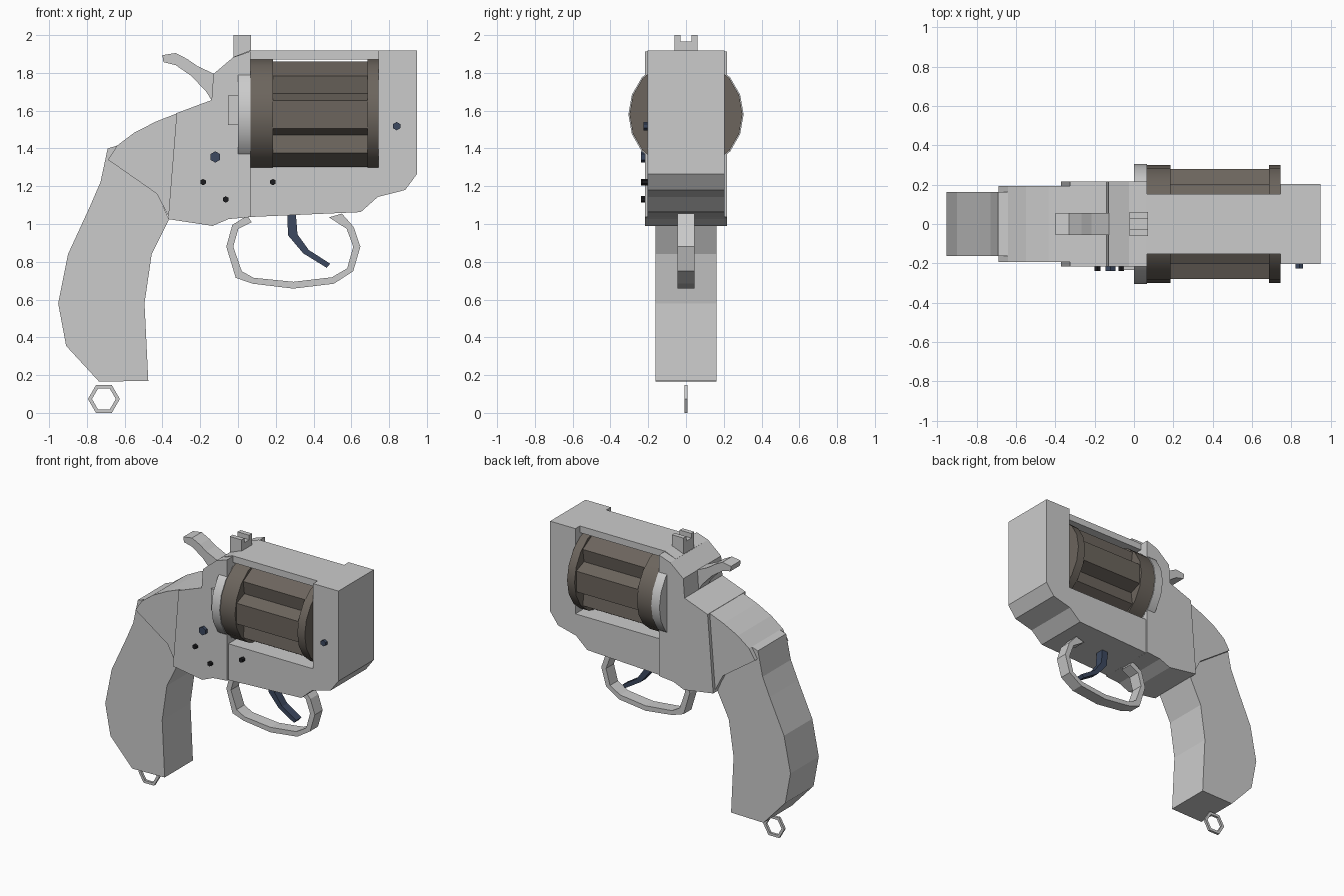
import bpy, bmesh
from math import sin, cos, pi, radians
from mathutils import Vector


def material(name, rgb):
    m = bpy.data.materials.new(name)
    m.diffuse_color = (*rgb, 1)
    return m


BROWN = material("dark_brown_steel", (0.15, 0.13, 0.11))
BLUE = material("blued_steel", (0.045, 0.065, 0.115))
BLACK = material("black_pin", (0.012, 0.012, 0.014))


def finish(name, bm, mat=None, smooth=False):
    bmesh.ops.recalc_face_normals(bm, faces=bm.faces)
    me = bpy.data.meshes.new(name)
    bm.to_mesh(me)
    bm.free()
    ob = bpy.data.objects.new(name, me)
    bpy.context.collection.objects.link(ob)
    if mat:
        me.materials.append(mat)
    if smooth:
        bpy.ops.object.select_all(action='DESELECT')
        ob.select_set(True)
        bpy.context.view_layer.objects.active = ob
        bpy.ops.object.shade_smooth_by_angle(angle=radians(35))
    return ob


def extrude(bm, pts, vec):
    face = bm.faces.new([bm.verts.new(p) for p in pts])
    res = bmesh.ops.extrude_face_region(bm, geom=[face], use_keep_orig=True)
    bmesh.ops.translate(bm, vec=vec,
                        verts=[g for g in res['geom'] if isinstance(g, bmesh.types.BMVert)])


def plate(name, xz, y0, y1, mat=None):
    """Side-view profile extruded across the width."""
    bm = bmesh.new()
    extrude(bm, [(x, y0, z) for x, z in xz], Vector((0, y1 - y0, 0)))
    return finish(name, bm, mat)


def rod(name, yz, x0, x1, mat=None, smooth=False):
    """Cross-section extruded along the barrel axis."""
    bm = bmesh.new()
    extrude(bm, [(x0, y, z) for y, z in yz], Vector((x1 - x0, 0, 0)))
    return finish(name, bm, mat, smooth)


def rect(a0, a1, b0, b1):
    return [(a0, b0), (a1, b0), (a1, b1), (a0, b1)]


def ngon(ca, cb, r, n, start=0.0):
    return [(ca + r * cos(start + 2 * pi * i / n), cb + r * sin(start + 2 * pi * i / n))
            for i in range(n)]


AXIS_Z = 1.58

# Frame: front block with lower rail, top strap and thicker rear body
plate("front_frame", [(0.06, 1.037), (0.65, 1.063), (0.74, 1.143), (0.885, 1.18), (0.948, 1.265),
                      (0.948, 1.918), (0.745, 1.918), (0.745, 1.30), (0.06, 1.30)], -0.203, 0.203)
plate("top_strap", [(-0.025, 1.87), (0.75, 1.87), (0.75, 1.918), (0.06, 1.918), (-0.025, 1.884)],
      -0.152, 0.152)
plate("rear_frame", [(0.065, 1.037), (-0.05, 1.026), (-0.135, 0.99), (-0.37, 1.026),
                     (-0.325, 1.587), (-0.14, 1.656), (-0.13, 1.794), (-0.025, 1.883),
                     (0.065, 1.914)], -0.217, 0.217)

# Grip in two pieces
plate("upper_grip", [(-0.32, 1.587), (-0.435, 1.542), (-0.55, 1.483), (-0.64, 1.415),
                     (-0.688, 1.34), (-0.43, 1.16), (-0.36, 1.026)], -0.192, 0.192)
plate("lower_grip", [(-0.64, 1.415), (-0.69, 1.40), (-0.728, 1.222), (-0.785, 1.09),
                     (-0.90, 0.84), (-0.952, 0.58), (-0.91, 0.355), (-0.735, 0.165),
                     (-0.475, 0.17), (-0.495, 0.58), (-0.457, 0.84), (-0.365, 1.025),
                     (-0.43, 1.17)], -0.162, 0.162)

# Recoil shield and fluted cylinder
rod("recoil_shield", ngon(0, AXIS_Z, 0.305, 18), 0.0, 0.066, None, True)
rod("cylinder_rear_rim", ngon(0, AXIS_Z, 0.299, 18), 0.066, 0.185, BROWN, True)
rod("cylinder_front_rim", ngon(0, AXIS_Z, 0.299, 18), 0.685, 0.745, BROWN, True)
flutes = []
for i in range(6):
    for deg, r in ((-15, 0.289), (15, 0.289), (30, 0.22)):
        a = radians(60 * i + deg)
        flutes.append((r * cos(a), AXIS_Z + r * sin(a)))
rod("fluted_cylinder", flutes, 0.185, 0.685, BROWN)

# Hammer, rear sight and release latch
plate("hammer", [(-0.40, 1.894), (-0.33, 1.905), (-0.268, 1.873), (-0.215, 1.836), (-0.125, 1.794),
                 (-0.125, 1.656), (-0.14, 1.656), (-0.168, 1.70), (-0.246, 1.783),
                 (-0.33, 1.841), (-0.395, 1.857)], -0.055, 0.055)
rod("rear_sight", [(-0.061, 1.88), (0.061, 1.88), (0.061, 2.0), (0.028, 2.0), (0.028, 1.967),
                   (-0.028, 1.967), (-0.028, 2.0), (-0.061, 2.0)], -0.023, 0.07)
plate("release_latch", rect(-0.053, 0.01, 1.525, 1.68), -0.235, -0.2)

# Trigger guard: outer outline followed by the inner one
outer = [(0.05, 1.045), (-0.03, 0.995), (-0.062, 0.88), (-0.012, 0.715), (0.078, 0.684),
         (0.293, 0.658), (0.508, 0.684), (0.61, 0.75), (0.648, 0.88), (0.612, 0.985),
         (0.55, 1.055)]
inner = [(0.482, 1.035), (0.575, 0.975), (0.61, 0.88), (0.578, 0.765), (0.497, 0.718),
         (0.293, 0.694), (0.083, 0.715), (0.02, 0.75), (-0.025, 0.88), (0.002, 0.975),
         (0.072, 1.01)]
plate("trigger_guard", outer + inner, -0.045, 0.045)

# Trigger
plate("trigger", [(0.26, 1.07), (0.265, 0.94), (0.345, 0.845), (0.47, 0.768), (0.488, 0.79),
                  (0.375, 0.862), (0.315, 0.945), (0.305, 1.07)], -0.03, 0.03, BLUE)

# Lanyard ring
bm = bmesh.new()
loops = [[bm.verts.new((x, y, z)) for x, z in ngon(-0.71, 0.0735, r, 6)]
         for r, y in ((0.0845, -0.009), (0.0845, 0.009), (0.063, 0.009), (0.063, -0.009))]
for k in range(4):
    a, b = loops[k], loops[(k + 1) % 4]
    for i in range(6):
        j = (i + 1) % 6
        bm.faces.new((a[i], a[j], b[j], b[i]))
finish("lanyard_ring", bm)

# Screws and pins on the front side
for name, x, z, r, y, mat in (("large_screw", -0.12, 1.355, 0.03, -0.238, BLUE),
                              ("rear_pin", -0.185, 1.222, 0.017, -0.238, BLACK),
                              ("lower_pin", -0.065, 1.13, 0.017, -0.238, BLACK),
                              ("rail_pin", 0.185, 1.222, 0.017, -0.232, BLACK),
                              ("front_screw", 0.84, 1.518, 0.022, -0.225, BLUE)):
    plate(name, ngon(x, z, r, 6, pi / 6), y, -0.19, mat)
